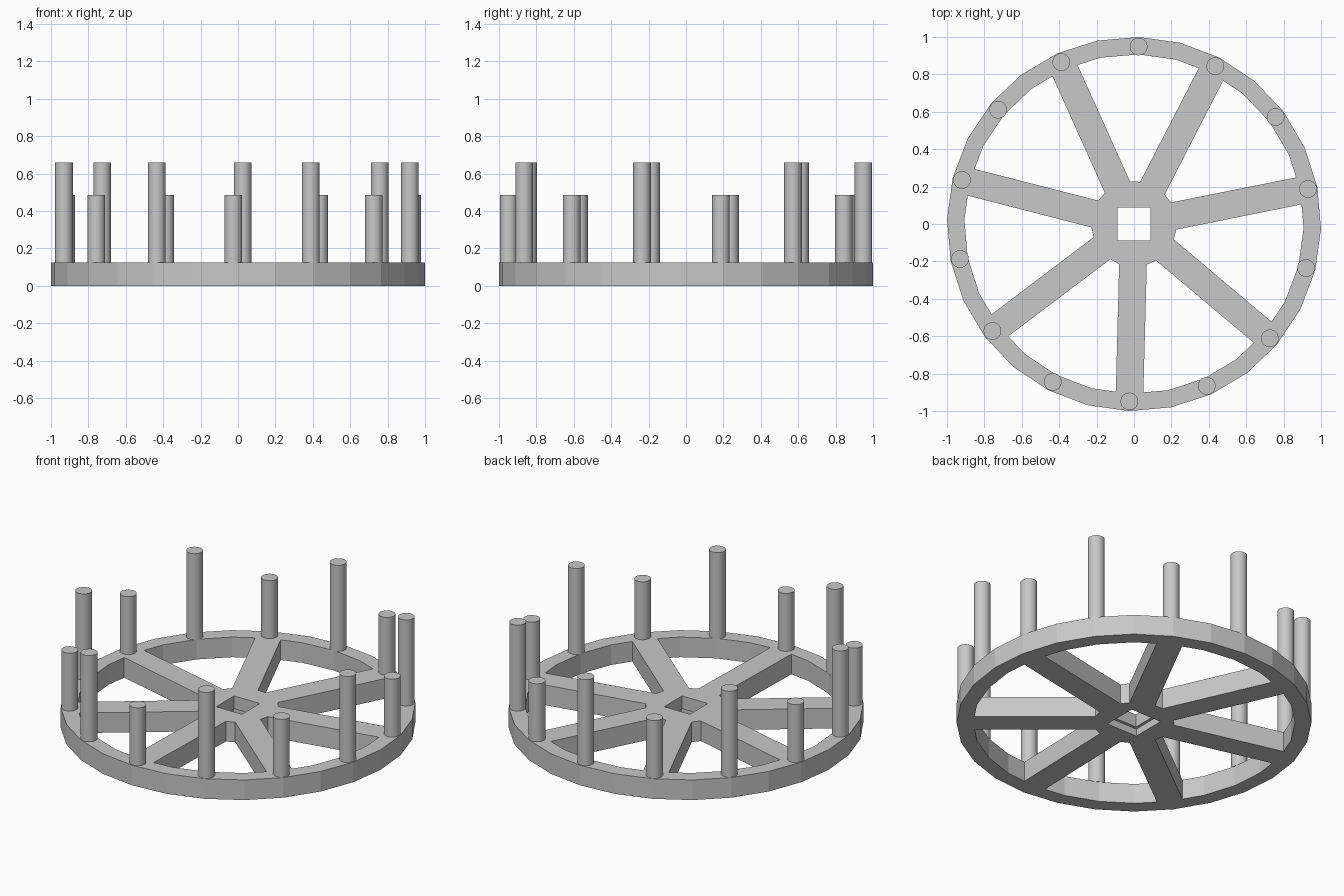
import bpy, bmesh
from math import radians, sin, cos, asin, pi

old = bpy.data.objects.get("Cube")
if old:
    bpy.data.objects.remove(old, do_unlink=True)

THICK = 0.125
SIDES = 28
STEP = 2 * pi / SIDES
START = radians(88.5)          # direction of the first tall peg
RIM_OUT, RIM_IN, HUB = 1.0, 0.907, 0.228
SPOKE_HALF = 0.074
HOLE, RECESS, RECESS_DEPTH = 0.088, 0.106, 0.045

grey = bpy.data.materials.new("light grey")
grey.use_nodes = True
colour = (0.58, 0.58, 0.58, 1)
grey.diffuse_color = colour
grey.node_tree.nodes["Principled BSDF"].inputs["Base Color"].default_value = colour


def polar(r, a):
    return (r * cos(a), r * sin(a))


def make_object(name, bm):
    mesh = bpy.data.meshes.new(name)
    bm.to_mesh(mesh)
    bm.free()
    mesh.materials.append(grey)
    obj = bpy.data.objects.new(name, mesh)
    bpy.context.collection.objects.link(obj)
    return obj


def square(h):
    return [(-h, -h), (h, -h), (h, h), (-h, h)]


def window(a):
    """Opening between the spoke at angle a and the next one."""
    b = a + 4 * STEP
    half = asin(SPOKE_HALF / RIM_IN)
    corner = RIM_IN * cos(STEP / 2) / cos(half - STEP / 2)
    hub_half = asin(SPOKE_HALF / HUB)
    arc = [polar(RIM_IN, a + i * STEP) for i in (1, 2, 3)]
    return ([polar(HUB, a + hub_half), polar(corner, a + half)] + arc
            + [polar(corner, b - half), polar(HUB, b - hub_half)])


def extruded(loops, z0, z1):
    """Fill nested outlines and raise them to a solid slab."""
    bm = bmesh.new()
    edges = []
    for pts in loops:
        vs = [bm.verts.new((x, y, z0)) for x, y in pts]
        edges += [bm.edges.new((v, vs[i - 1])) for i, v in enumerate(vs)]
    bmesh.ops.triangle_fill(bm, edges=edges, use_beauty=True)
    ext = bmesh.ops.extrude_face_region(bm, geom=bm.faces[:])
    top = [g for g in ext["geom"] if isinstance(g, bmesh.types.BMVert)]
    bmesh.ops.translate(bm, verts=top, vec=(0, 0, z1 - z0))
    bmesh.ops.recalc_face_normals(bm, faces=bm.faces[:])
    return bm


# Wheel: rim, seven spokes and hub as one slab with openings
outline = [polar(RIM_OUT, START + i * STEP) for i in range(SIDES)]
openings = [window(START + (2 + 4 * i) * STEP) for i in range(7)]
wheel = make_object("spoked_wheel", extruded([outline, square(HOLE)] + openings, 0, THICK))

# Wider square recess under the hub
cutter = make_object("recess_cutter", extruded([square(RECESS)], -0.1, RECESS_DEPTH))
cutter.hide_render = True
cut = wheel.modifiers.new("recess", 'BOOLEAN')
cut.operation = 'DIFFERENCE'
cut.solver = 'EXACT'
cut.object = cutter
bpy.context.view_layer.objects.active = wheel
wheel.select_set(True)
bpy.ops.object.modifier_apply(modifier=cut.name)
bpy.data.objects.remove(cutter, do_unlink=True)

# Pegs: tall between spokes, short at the spoke ends
for i in range(14):
    tall = i % 2 == 0
    top = 0.66 if tall else 0.485
    x, y = polar(0.949, START + 2 * i * STEP)
    bpy.ops.mesh.primitive_cylinder_add(vertices=32, radius=0.047, depth=top - THICK,
                                        location=(x, y, (top + THICK) / 2))
    peg = bpy.context.object
    peg.name = ("tall_peg_" if tall else "short_peg_") + str(i // 2 + 1)
    peg.data.materials.append(grey)
    bpy.ops.object.shade_smooth_by_angle(angle=radians(30))
